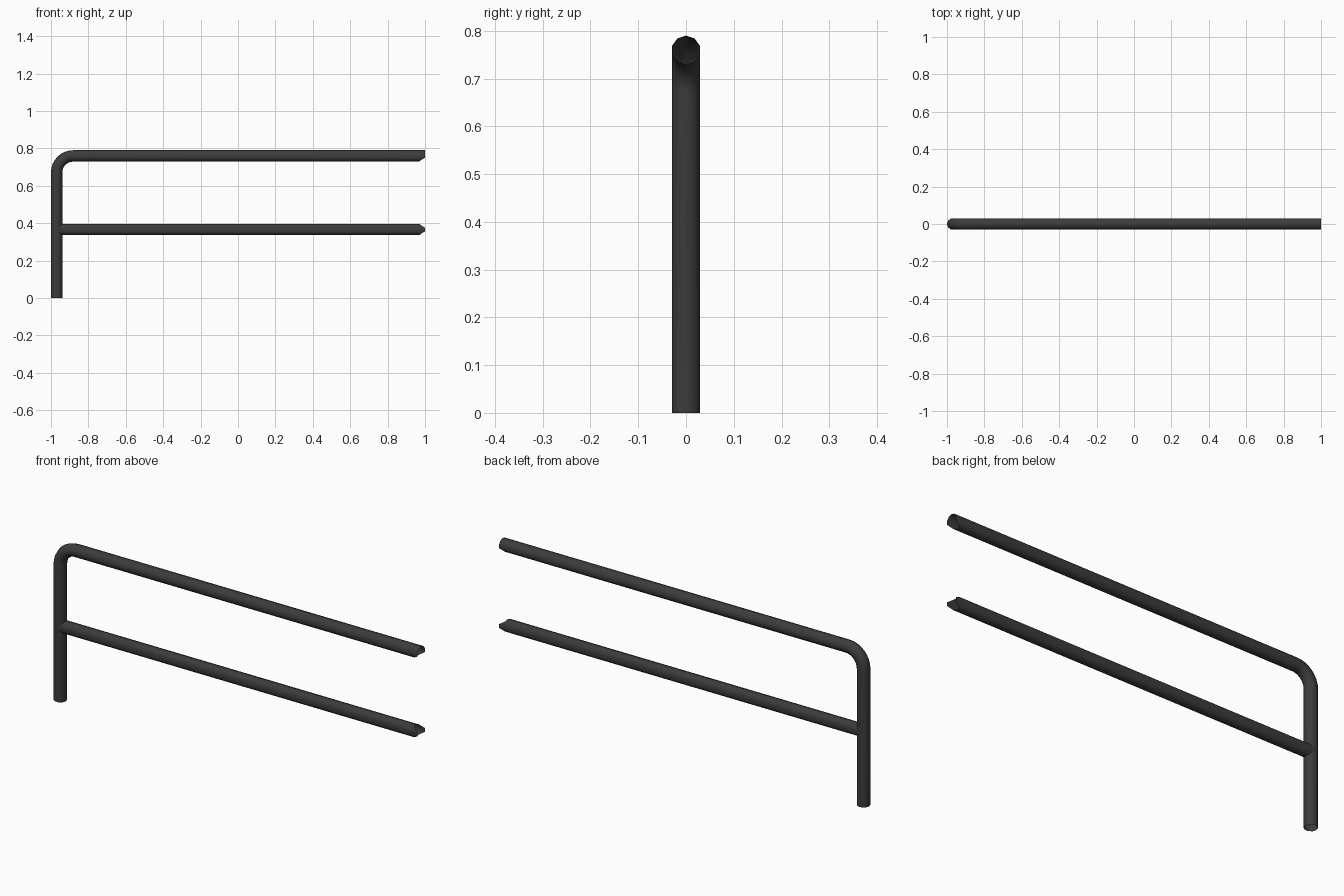
import bpy, bmesh, math
from mathutils import Vector

if "Cube" in bpy.data.objects:
    bpy.data.objects.remove(bpy.data.objects["Cube"])

R = 0.0305          # pipe radius
SIDES = 10          # pipe facets
POST_X = -1 + R     # post axis
TOP_Z = 0.7595      # top rail axis
MID_Z = 0.366       # middle rail axis
BEND = 0.088        # bend centreline radius
BEND_STEPS = 8

paint = bpy.data.materials.new("dark_paint")
paint.diffuse_color = (0.045, 0.045, 0.045, 1)
paint.use_nodes = True
paint.node_tree.nodes["Principled BSDF"].inputs["Base Color"].default_value = paint.diffuse_color


def cope(c):
    """Depth of the saddle cut that fits a pipe end around an equal post."""
    return R * abs(c) if abs(c) > 0.5 else 0.0


def make_pipe(name, stations, start_cut=None, end_cut=None):
    """Open pipe through (centre, outward direction) stations in the xz plane."""
    bm = bmesh.new()
    rings = []
    for i, (centre, out) in enumerate(stations):
        ring = []
        for k in range(SIDES):
            a = 2 * math.pi * k / SIDES
            c = math.cos(a)
            p = centre + out * (R * c) + Vector((0, R * math.sin(a), 0))
            if i == 0 and start_cut:
                p.x += start_cut(c)
            if i == len(stations) - 1 and end_cut:
                p.x -= end_cut(c)
            ring.append(bm.verts.new(p))
        rings.append(ring)
    for a, b in zip(rings, rings[1:]):
        for k in range(SIDES):
            n = (k + 1) % SIDES
            bm.faces.new((a[k], a[n], b[n], b[k]))
    bmesh.ops.recalc_face_normals(bm, faces=bm.faces)
    for f in bm.faces:
        f.smooth = True
    mesh = bpy.data.meshes.new(name)
    bm.to_mesh(mesh)
    bm.free()
    mesh.materials.append(paint)
    obj = bpy.data.objects.new(name, mesh)
    bpy.context.collection.objects.link(obj)
    return obj


# Post bending over into the top rail; only the underside of its end is coped
up = Vector((0, 0, 1))
path = [(Vector((POST_X, 0, 0)), Vector((-1, 0, 0)))]
pivot = Vector((POST_X + BEND, 0, TOP_Z - BEND))
for i in range(BEND_STEPS + 1):
    t = math.pi / 2 * i / BEND_STEPS
    out = Vector((-math.cos(t), 0, math.sin(t)))
    path.append((pivot + out * BEND, out))
path.append((Vector((1, 0, TOP_Z)), up))
make_pipe("post_and_top_rail", path, end_cut=lambda c: cope(c) if c < 0 else 0.0)

# Middle rail coped at both ends
make_pipe("middle_rail",
          [(Vector((POST_X, 0, MID_Z)), up), (Vector((1, 0, MID_Z)), up)],
          start_cut=cope, end_cut=cope)
